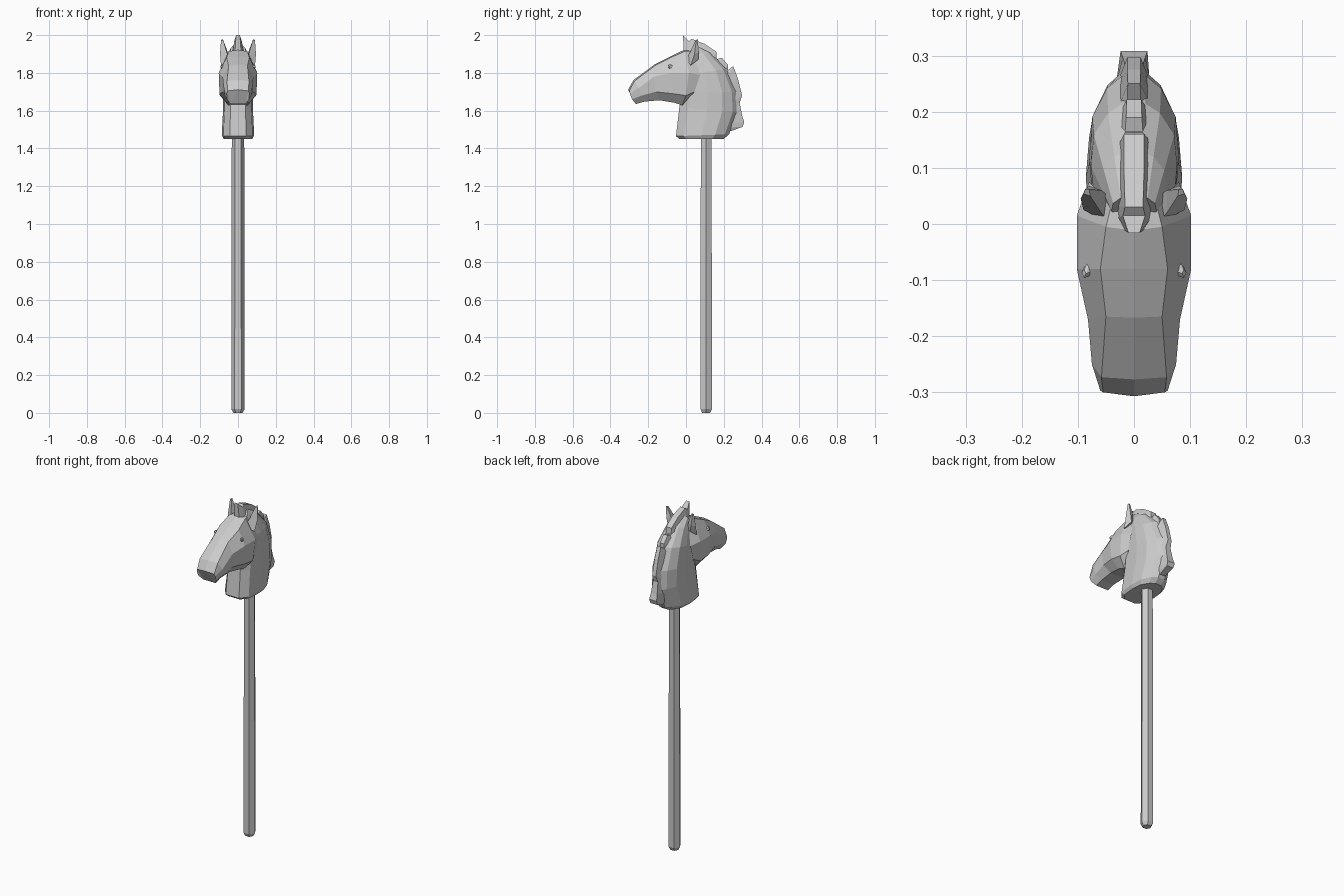
import bpy, bmesh
from mathutils import Vector


def loft(name, rings):
    """Skin a list of equal-length point rings and cap both ends."""
    bm = bmesh.new()
    loops = [[bm.verts.new(p) for p in r] for r in rings]
    n = len(rings[0])
    for a, b in zip(loops, loops[1:]):
        for i in range(n):
            j = (i + 1) % n
            bm.faces.new((a[i], a[j], b[j], b[i]))
    bm.faces.new(loops[0][::-1])
    bm.faces.new(loops[-1])
    bmesh.ops.triangulate(bm, faces=[f for f in bm.faces if len(f.verts) > 4])
    bmesh.ops.recalc_face_normals(bm, faces=bm.faces)
    me = bpy.data.meshes.new(name)
    bm.to_mesh(me)
    bm.free()
    ob = bpy.data.objects.new(name, me)
    bpy.context.collection.objects.link(ob)
    return ob


def ring(half):
    """Close a half section given on +x into a symmetric ring."""
    return half + [(-x, y, z) for x, y, z in reversed(half)]


# Stick: hexagonal pole with chamfered foot
HEX = [(1, 0), (.5, .866), (-.5, .866), (-1, 0), (-.5, -.866), (.5, -.866)]
loft("stick", [[(r * x, .107 + r * y, z) for x, y in HEX]
               for r, z in ((.024, 0), (.035, .02), (.033, 1.47))])

# Neck: sections from throat to nape (front y, z, back y, z, half width)
PROFILE = [(0, .5), (.15, .9), (.48, 1), (.74, .93), (.92, .6), (1, .25)]
NECK = [(-.035, 1.45, .2, 1.45, .075), (-.053, 1.465, .228, 1.475, .086),
        (-.035, 1.62, .272, 1.59, .079), (-.02, 1.70, .265, 1.70, .08),
        (0, 1.79, .215, 1.82, .077), (0, 1.86, .13, 1.91, .058),
        (0, 1.89, .05, 1.95, .04)]
neck = loft("neck_and_head", [
    ring([(w * k, fy + (by - fy) * t, fz + (bz - fz) * t) for t, k in PROFILE])
    for fy, fz, by, bz, w in NECK])

# Head: sections from nose to cheek; top, middle and bottom as (width, y, z)
HEAD = [
    ((.055, -.300, 1.705), (.06, -.297, 1.69), (.058, -.285, 1.66), (.04, -.265, 1.635)),
    ((.058, -.273, 1.757), (.075, -.25, 1.72), (.07, -.235, 1.68), (.04, -.22, 1.648)),
    ((.050, -.165, 1.838), (.082, -.17, 1.78), (.078, -.16, 1.70), (.045, -.14, 1.655)),
    ((.060, -.080, 1.882), (.102, -.08, 1.80), (.098, -.07, 1.69), (.055, -.06, 1.642)),
    ((.050, -.005, 1.915), (.102, .015, 1.80), (.096, 0, 1.68), (.05, -.02, 1.628)),
    ((.040, .035, 1.915), (.080, .075, 1.79), (.078, .045, 1.70), (.045, .005, 1.64))]
TOP = [-.307, -.277, -.167, -.08, -.012, .035]
rings = []
for sec, ty in zip(HEAD, TOP):
    z = sec[0][2] + .006
    right = list(sec)
    rings.append([(0, ty, z)] + right + [(-x, y, q) for x, y, q in reversed(right)])
head = loft("head_part", rings)
mod = neck.modifiers.new("join", 'BOOLEAN')
mod.operation, mod.object, mod.solver = 'UNION', head, 'EXACT'
bpy.context.view_layer.objects.active = neck
bpy.ops.object.modifier_apply(modifier="join")
bpy.data.objects.remove(head)

# Mane: jagged crest (crest y, z, root y, z, root width, crest width)
MANE = [(-.016, 2.0, -.012, 1.915, .016, .010), (.015, 1.968, .01, 1.90, .03, .02),
        (.03, 1.98, .035, 1.90, .034, .016), (.10, 1.953, .08, 1.87, .036, .018),
        (.16, 1.912, .125, 1.85, .036, .018), (.163, 1.872, .14, 1.83, .036, .016),
        (.19, 1.88, .155, 1.81, .036, .014), (.222, 1.842, .175, 1.79, .036, .013),
        (.222, 1.815, .185, 1.77, .036, .012), (.25, 1.835, .2, 1.75, .036, .011),
        (.275, 1.77, .22, 1.70, .036, .012), (.297, 1.68, .235, 1.64, .036, .012),
        (.284, 1.64, .235, 1.61, .036, .016), (.297, 1.575, .235, 1.57, .034, .02),
        (.308, 1.54, .225, 1.53, .03, .024), (.30, 1.515, .215, 1.51, .028, .022),
        (.24, 1.492, .2, 1.495, .024, .018)]
loft("mane", [ring([(wc, cy, cz), (wr, ry, rz)])
              for cy, cz, ry, rz, wr, wc in MANE])

# Ears and eyes, mirrored
for side, s in (("left", 1), ("right", -1)):
    base = [(.042, .0, 1.87), (.09, .025, 1.84), (.072, .065, 1.87), (.045, .05, 1.88)]
    mid = [(.06, .022, 1.91), (.095, .045, 1.90), (.08, .068, 1.91), (.058, .06, 1.92)]
    tip = [(.078, .05, 1.973), (.09, .054, 1.972), (.087, .062, 1.978), (.08, .062, 1.978)]
    loft(side + "_ear", [[(s * x, y, z) for x, y, z in r] for r in (base, mid, tip)])
    bpy.ops.mesh.primitive_uv_sphere_add(segments=6, ring_count=4, radius=1,
                                         location=(s * .083, -.082, 1.832))
    eye = bpy.context.object
    eye.name = side + "_eye"
    eye.scale = (.009, .018, .012)
    eye.rotation_euler = (-.5, 0, s * .4)
